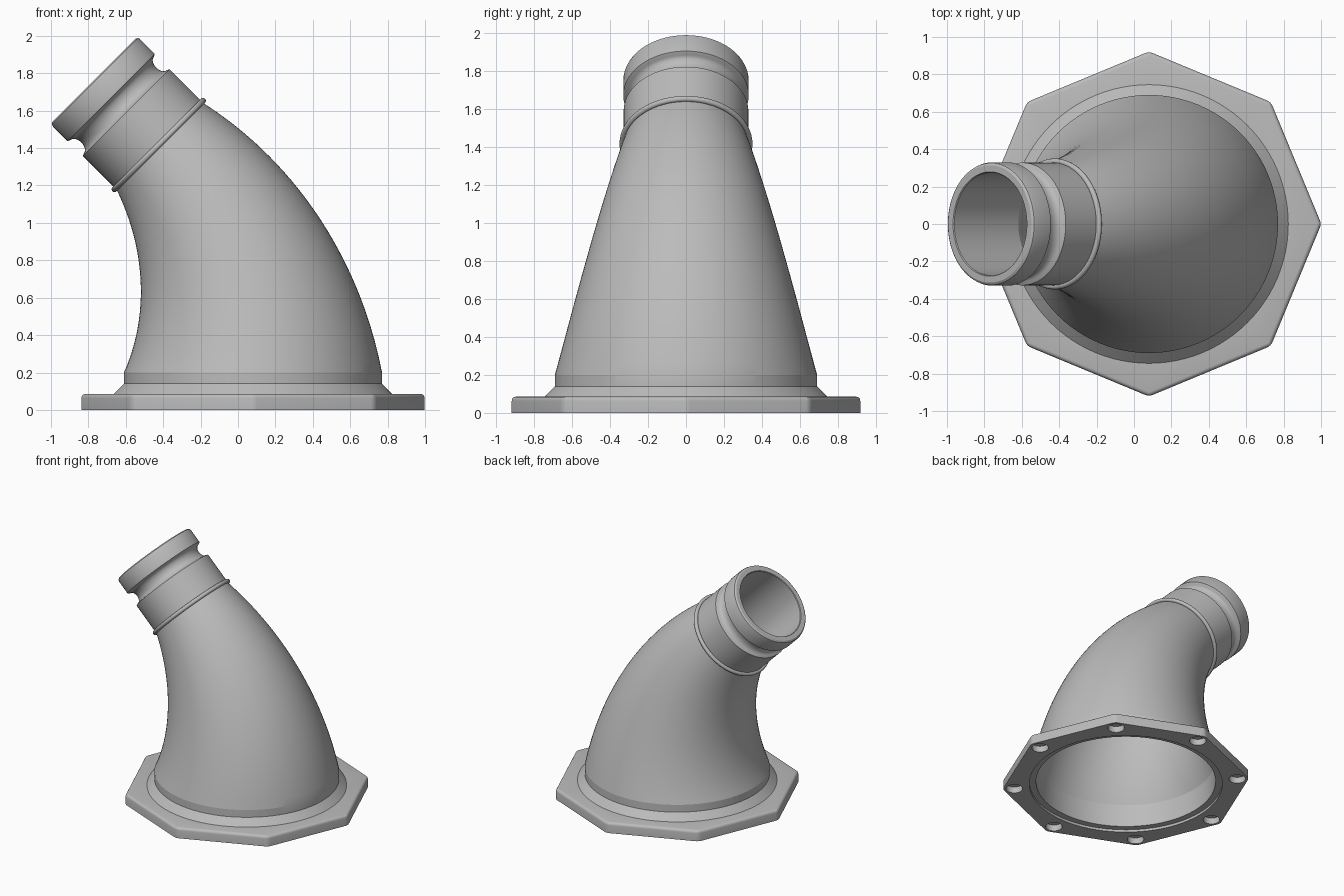
import bpy, bmesh, math
from mathutils import Vector, Matrix

if "Cube" in bpy.data.objects:
    bpy.data.objects.remove(bpy.data.objects["Cube"])

grey = bpy.data.materials.new("plain_grey")
grey.use_nodes = True
grey.diffuse_color = (0.5, 0.5, 0.5, 1)
grey.node_tree.nodes["Principled BSDF"].inputs["Base Color"].default_value = (0.5, 0.5, 0.5, 1)

BASE_X = 0.08      # centre of the flange
BEND_R = 1.72      # radius of the centre line
BEND_Z = 0.2       # height where the bend starts
TURN = math.radians(45)
SEGMENTS = 96


def finish(name, bm, angle=30):
    bmesh.ops.recalc_face_normals(bm, faces=bm.faces)
    mesh = bpy.data.meshes.new(name)
    bm.to_mesh(mesh)
    bm.free()
    obj = bpy.data.objects.new(name, mesh)
    bpy.context.collection.objects.link(obj)
    mesh.materials.append(grey)
    smooth(obj, angle)
    return obj


def smooth(obj, angle):
    bpy.ops.object.select_all(action='DESELECT')
    obj.select_set(True)
    bpy.context.view_layer.objects.active = obj
    bpy.ops.object.shade_smooth_by_angle(angle=math.radians(angle))


def section(turn, along, radius):
    """Circle on the centre line: turned by an angle, then moved straight on."""
    out = Vector((math.cos(turn), 0, math.sin(turn)))
    ahead = Vector((-math.sin(turn), 0, math.cos(turn)))
    centre = Vector((BASE_X - BEND_R, 0, BEND_Z)) + out * BEND_R + ahead * along
    ring = []
    for i in range(SEGMENTS):
        a = math.tau * i / SEGMENTS
        ring.append(centre + radius * (math.cos(a) * out + math.sin(a) * Vector((0, 1, 0))))
    return ring


def loft(bm, sections):
    """Skin a closed cycle of circular sections."""
    rings = [[bm.verts.new(p) for p in section(*s)] for s in sections]
    for k, ring in enumerate(rings):
        other = rings[(k + 1) % len(rings)]
        for i in range(SEGMENTS):
            j = (i + 1) % SEGMENTS
            bm.faces.new((ring[i], ring[j], other[j], other[i]))


def cylinder(bm, radius, z0, z1, x=0, y=0, sides=SEGMENTS):
    return bmesh.ops.create_cone(
        bm, cap_ends=True, segments=sides, radius1=radius, radius2=radius, depth=z1 - z0,
        matrix=Matrix.Translation((x, y, (z0 + z1) / 2)))["verts"]


# Octagonal flange with rounded top and corners
bm = bmesh.new()
cylinder(bm, 0.922, 0, 0.085, BASE_X, sides=8)
for v in bm.verts:      # point the corners along the axes
    a = round(math.atan2(v.co.y, v.co.x - BASE_X) / (TURN / 2)) * TURN / 2
    if abs(a / TURN - round(a / TURN)) > 0.1:
        a += TURN / 2
    v.co.x, v.co.y = BASE_X + 0.922 * math.cos(a), 0.922 * math.sin(a)
edges = [e for e in bm.edges if max(v.co.z for v in e.verts) > 0.05]
bmesh.ops.bevel(bm, geom=edges, offset=0.022, segments=4, profile=0.5, affect='EDGES')
flange = finish("flange", bm)

# Cutter: blind bolt holes, bore and shallow seat underneath
bm = bmesh.new()
for i in range(8):
    a = TURN * i
    cylinder(bm, 0.062, -0.1, 0.05, BASE_X + 0.835 * math.cos(a), 0.835 * math.sin(a), 32)
stack = [(0.72, -0.1), (0.72, 0.02), (0.67, 0.02), (0.67, 0.2)]
rings = [[bm.verts.new(p) for p in section(0, z - BEND_Z, r)] for r, z in stack]
for low, high in zip(rings, rings[1:]):
    for i in range(SEGMENTS):
        j = (i + 1) % SEGMENTS
        bm.faces.new((low[i], low[j], high[j], high[i]))
bm.faces.new(rings[0])
bm.faces.new(rings[-1])
cutter = finish("flange_cutter", bm)
cutter.hide_render = True
cut = flange.modifiers.new("holes", 'BOOLEAN')
cut.operation = 'DIFFERENCE'
cut.solver = 'EXACT'
cut.object = cutter
bpy.ops.object.select_all(action='DESELECT')
flange.select_set(True)
bpy.context.view_layer.objects.active = flange
bpy.ops.object.modifier_apply(modifier=cut.name)
bpy.data.objects.remove(cutter)
smooth(flange, 30)

# Tapered elbow with a sloped foot, hollow inside
STEPS = 32
bend = [i / STEPS for i in range(STEPS + 1)]
outer = [(0, 0.08 - BEND_Z, 0.75), (0, 0.14 - BEND_Z, 0.69)]
outer += [(t * TURN, 0, 0.69 - 0.365 * t) for t in bend]
inner = [(t * TURN, 0, 0.665 - 0.39 * t) for t in reversed(bend)]
inner += [(0, 0.08 - BEND_Z, 0.67)]
bm = bmesh.new()
loft(bm, outer + inner)
finish("elbow_body", bm, 12)

# Spout with a rounded groove and an end collar
spout = [(0, 0.328), (0.245, 0.328)]
spout += [(0.302 - 0.05 * math.cos(math.pi * i / 10), 0.315 - 0.032 * math.sin(math.pi * i / 10))
          for i in range(11)]
spout += [(0.36, 0.33), (0.47, 0.33), (0.482, 0.326), (0.49, 0.314), (0.49, 0.279),
          (0.485, 0.275), (0, 0.275)]
bm = bmesh.new()
loft(bm, [(TURN, s, r) for s, r in spout])
finish("spout", bm)

# Thin bead around the joint
bm = bmesh.new()
loft(bm, [(TURN, 0.016 * math.cos(a), 0.334 + 0.016 * math.sin(a))
          for a in [math.tau * i / 12 for i in range(12)]])
finish("joint_bead", bm, 40)
